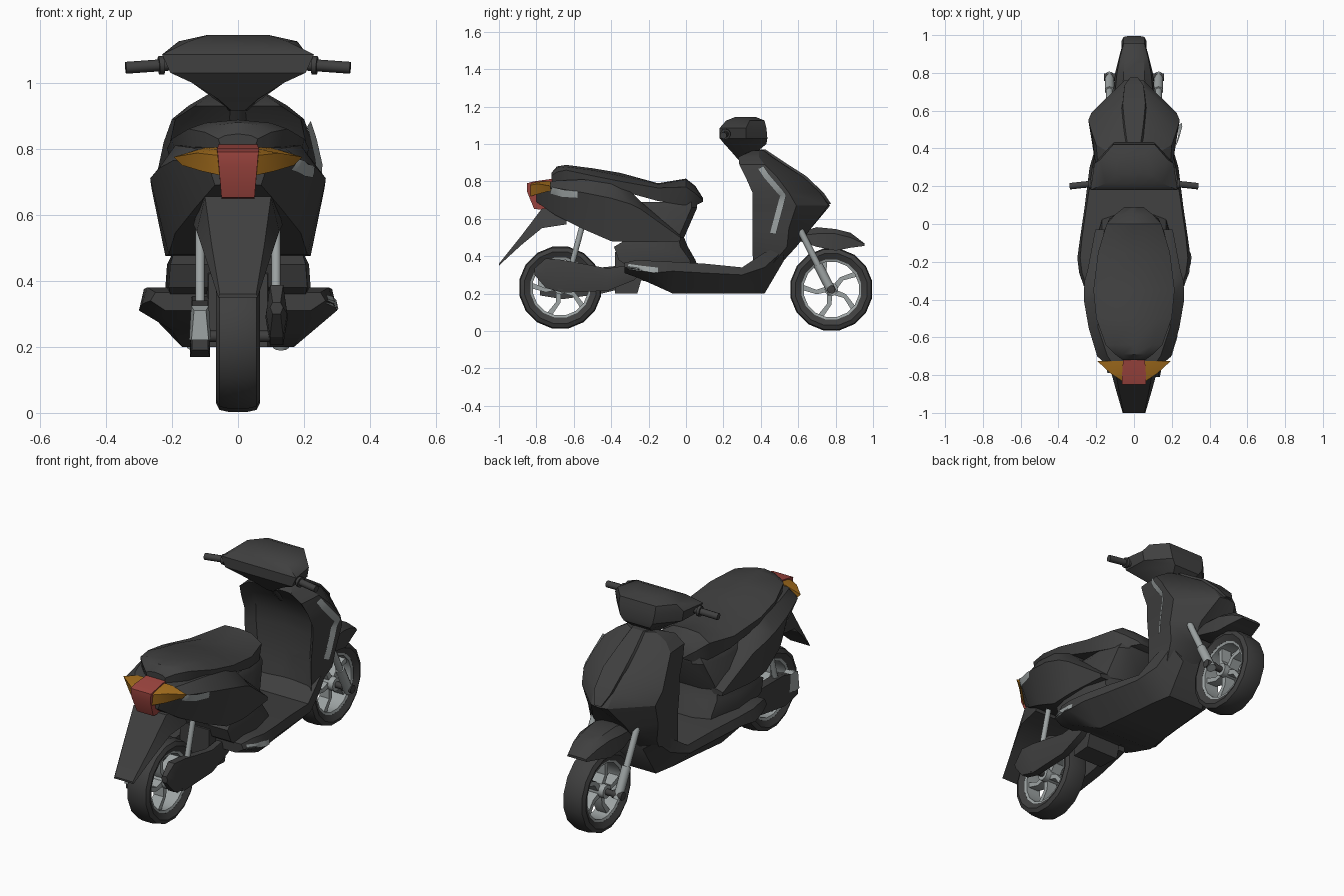
import bpy, bmesh, math
from mathutils import Vector
from mathutils.bvhtree import BVHTree


def material(name, rgb):
    m = bpy.data.materials.new(name)
    m.diffuse_color = (*rgb, 1)
    return m


DARK = material("dark_plastic", (0.05, 0.05, 0.05))
METAL = material("grey_metal", (0.34, 0.37, 0.37))
RED = material("red_lens", (0.34, 0.06, 0.05))
AMBER = material("amber_lens", (0.36, 0.15, 0.012))


def finish(name, bm, mat, angle=32):
    bmesh.ops.recalc_face_normals(bm, faces=bm.faces)
    me = bpy.data.meshes.new(name)
    bm.to_mesh(me)
    bm.free()
    me.materials.append(mat)
    me.shade_smooth()
    me.set_sharp_from_angle(angle=math.radians(angle))
    ob = bpy.data.objects.new(name, me)
    bpy.context.collection.objects.link(ob)
    return ob


def bridge(bm, a, b):
    n = len(a)
    for i in range(n):
        bm.faces.new((a[i], a[(i + 1) % n], b[(i + 1) % n], b[i]))


def loft(name, axis, rows, mat=DARK, cx=0):
    """Each row: station, then (half width, height or depth) pairs; mirrored about cx."""
    bm = bmesh.new()
    rings = []
    for s, *v in rows:
        half = list(zip(v[::2], v[1::2]))
        pts = half + [(-w, a) for w, a in reversed(half) if w > 0]
        rings.append([bm.verts.new((cx + w, s, a) if axis == 'y' else (cx + w, a, s))
                      for w, a in pts])
    for a, b in zip(rings, rings[1:]):
        bridge(bm, a, b)
    bm.faces.new(rings[0])
    bm.faces.new(rings[-1])
    return finish(name, bm, mat)


def rod(name, p, q, r, mat, n=10):
    p, q = Vector(p), Vector(q)
    bm = bmesh.new()
    bmesh.ops.create_cone(bm, cap_ends=True, segments=n, radius1=r,
                          radius2=r, depth=(q - p).length)
    rot = (q - p).to_track_quat('Z', 'Y').to_matrix()
    for v in bm.verts:
        v.co = rot @ v.co + (p + q) / 2
    return finish(name, bm, mat, 50)


def lathe(name, y, z, section, mat, n=16):
    bm = bmesh.new()
    rings = []
    for i in range(n):
        t = 2 * math.pi * (i + .5) / n
        rings.append([bm.verts.new((x, y + r * math.cos(t), z + r * math.sin(t)))
                      for r, x in section])
    for i in range(n):
        bridge(bm, rings[i], rings[(i + 1) % n])
    return finish(name, bm, mat, 40)


def decal(name, target, path, hw, tilt=0):
    """Thin silver patch projected on to the right side of a part."""
    bm = bmesh.new()
    bm.from_mesh(target.data)
    tree = BVHTree.FromBMesh(bm)
    bm.free()
    bm = bmesh.new()
    pts = []
    for a, b in zip(path, path[1:]):
        pts += [Vector(a).lerp(Vector(b), k / 6) for k in range(6)]
    pts.append(Vector(path[-1]))
    last = None
    for i, p in enumerate(pts):
        d = (pts[min(i + 1, len(pts) - 1)] - pts[max(i - 1, 0)]).normalized()
        row = []
        for k in (-1, 0, 1):
            y, z = p.x - d.y * hw * k, p.y + d.x * hw * k
            hit = tree.ray_cast(Vector((1, y, z)), Vector((-1, 0, 0)))[0]
            x = (hit.x if hit else 0.2) + 0.005 + tilt * (k + 1)
            row.append(bm.verts.new((x, y, z)))
        if last:
            for k in (0, 1):
                bm.faces.new((last[k], last[k + 1], row[k + 1], row[k]))
        last = row
    return finish(name, bm, METAL)


# Wheels: tyre, rim, hub and five swept spokes
def wheel(tag, y, z, r):
    lathe(tag + "_tyre", y, z, [(r - .06, -.05), (r - .028, -.067), (r - .006, -.056), (r, -.03),
                                (r, .03), (r - .006, .056), (r - .028, .067), (r - .06, .05)], DARK)
    lathe(tag + "_rim", y, z, [(r - .073, -.045), (r - .055, -.051),
                               (r - .055, .051), (r - .073, .045)], METAL)
    rod(tag + "_hub", (-.06, y, z), (.06, y, z), .036, METAL, 12)
    rod(tag + "_axle", (-.14, y, z), (.14, y, z), .017, DARK)
    bm = bmesh.new()
    for k in range(5):
        rings = []
        for rad, sweep, hw in ((.02, 0, .016), (.08, .3, .012), (r - .065, .05, .015)):
            t = 2 * math.pi * k / 5 + .5 + sweep
            c, s = math.cos(t), math.sin(t)
            rings.append([bm.verts.new((x, y + rad * c - w * s, z + rad * s + w * c))
                          for x, w in ((-.03, -hw), (.03, -hw), (.03, hw), (-.03, hw))])
        bridge(bm, rings[0], rings[1])
        bridge(bm, rings[1], rings[2])
    finish(tag + "_spokes", bm, METAL)


wheel("front_wheel", .777, .222, .223)
wheel("rear_wheel", -.672, .232, .223)

# Rear cowl, seat and the body under the seat
cowl = loft("rear_cowl", 'y', [
    (-.80, .07, .78, .09, .75, .07, .69), (-.70, .14, .803, .195, .765, .13, .62),
    (-.55, .19, .81, .24, .74, .19, .545), (-.40, .20, .79, .266, .71, .21, .48),
    (-.30, .19, .75, .262, .68, .22, .475), (-.24, .18, .69, .245, .65, .22, .475),
    (-.03, .17, .51, .205, .50, .20, .48)])
loft("seat", 'y', [
    (-.72, 0, .845, .04, .84, .06, .83, .05, .80), (-.69, 0, .88, .06, .872, .10, .85, .09, .80),
    (-.64, 0, .888, .10, .878, .15, .86, .14, .80), (-.50, 0, .87, .13, .86, .20, .83, .19, .78),
    (-.35, 0, .845, .13, .83, .215, .80, .20, .75), (-.15, 0, .79, .11, .785, .19, .765, .17, .695),
    (0, 0, .815, .08, .81, .145, .77, .13, .67), (.05, 0, .775, .06, .77, .10, .735, .09, .67),
    (.09, 0, .712, .02, .71, .05, .70, .03, .69)])
loft("under_seat_body", 'z', [
    (.34, .08, .065, .17, .03, .215, -.15, .20, -.30), (.38, .08, .05, .17, .02, .22, -.15, .21, -.36),
    (.45, .08, .01, .17, -.03, .215, -.15, .205, -.385), (.50, .08, -.01, .16, -.04, .19, -.15, .19, -.3),
    (.66, .08, .06, .13, .03, .17, -.1, .17, -.26), (.69, .07, .06, .11, .03, .15, -.1, .15, -.24)])

# Floorboard and front leg shield
floor = loft("floorboard", 'y', [
    (-.33, .25, .365, .265, .34, .22, .31), (-.26, .275, .38, .29, .33, .22, .285),
    (-.18, .285, .375, .30, .31, .20, .25), (-.07, .275, .37, .285, .32, .17, .20),
    (.10, .25, .36, .26, .31, .15, .20), (.30, .22, .34, .235, .30, .13, .20),
    (.42, .20, .42, .20, .34, .11, .20), (.52, .18, .46, .18, .43, .10, .37)])
shield = loft("leg_shield", 'z', [
    (.32, 0, .47, .06, .46, .15, .43, .20, .36, .15, .37, 0, .37),
    (.45, 0, .56, .10, .59, .20, .54, .20, .355, .16, .39, 0, .40),
    (.55, 0, .65, .10, .67, .215, .55, .20, .355, .16, .40, 0, .42),
    (.67, 0, .77, .05, .76, .225, .59, .21, .355, .17, .40, 0, .42),
    (.74, 0, .72, .06, .715, .242, .55, .21, .355, .17, .40, 0, .41),
    (.82, 0, .64, .07, .63, .225, .49, .205, .32, .16, .37, 0, .38),
    (.89, 0, .53, .08, .52, .20, .42, .19, .285, .14, .32, 0, .33),
    (.93, 0, .47, .07, .46, .15, .39, .13, .28, .10, .29, 0, .29),
    (.965, 0, .42, .05, .415, .09, .39, .08, .36, .05, .35, 0, .35)])
loft("nose_panel", 'z', [
    (.68, .02, .775, .02, .70), (.74, .05, .735, .06, .66), (.83, .06, .64, .075, .57),
    (.90, .05, .53, .065, .46), (.97, .035, .425, .05, .38)])

# Handlebar cowl, grips, collars and steering neck
loft("handlebar_cowl", 'z', [
    (.915, .02, .33, .03, .31, .02, .28), (.95, .05, .37, .07, .33, .06, .25),
    (1.0, .08, .43, .14, .34, .14, .205), (1.03, .10, .435, .20, .32, .205, .18),
    (1.085, .11, .43, .21, .32, .23, .18), (1.125, .11, .42, .18, .34, .15, .215),
    (1.145, .06, .37, .09, .32, .09, .265)])
rod("steering_neck", (0, .40, .85), (0, .31, .96), .04, DARK)
for side, tag in ((-1, "left"), (1, "right")):
    rod(tag + "_grip", (side * .20, .215, 1.055), (side * .34, .20, 1.045), .018, DARK)
    rod(tag + "_collar", (side * .225, .212, 1.053), (side * .24, .21, 1.052), .028, DARK)
    rod(tag + "_fork", (side * .13, .61, .54), (side * .13, .775, .215), .018, METAL)
    rod(tag + "_fork_slider", (side * .13, .705, .355), (side * .13, .785, .20), .025, METAL)
    rod(tag + "_fork_foot", (side * .10, .777, .222), (side * .16, .777, .222), .022, DARK)
    rod(tag + "_rear_shock", (side * .115, -.62, .32), (side * .115, -.55, .58), .015, METAL)

# Front fender and rear mudguard
loft("front_fender", 'y', [
    (.61, .05, .53, .09, .51, .10, .48), (.70, .06, .555, .10, .52, .11, .45),
    (.80, .055, .545, .09, .52, .10, .43), (.88, .05, .525, .075, .50, .08, .445),
    (.955, .04, .468, .055, .465, .06, .455)])
loft("rear_mudguard", 'y', [
    (-1.0, .055, .36, .06, .35), (-.88, .08, .51, .095, .46),
    (-.77, .10, .655, .125, .55), (-.64, .11, .66, .135, .57)])

# Tail lens and turn signals
loft("turn_signals", 'y', [
    (-.832, .05, .79, .062, .78, .056, .72), (-.79, .07, .797, .125, .787, .11, .732),
    (-.725, .10, .803, .195, .775, .17, .75)], AMBER)
loft("tail_light", 'y', [
    (-.85, .062, .79, .058, .745), (-.812, .064, .80, .05, .652), (-.705, .057, .815, .05, .645)], RED)

# Engine, gearbox on the left and exhaust on the right
loft("engine", 'y', [(-.38, .09, .42, .09, .20), (-.26, .10, .50, .10, .20),
                     (-.24, .10, .48, .10, .27), (-.1, .1, .4, .1, .25)])
loft("gearbox", 'y', [
    (-.78, .02, .30, .025, .19), (-.66, .025, .34, .03, .17),
    (-.45, .025, .34, .03, .20), (-.25, .025, .36, .03, .25)], DARK, -.115)
loft("gearbox_cover", 'y', [
    (-.79, .018, .31, .026, .22), (-.75, .027, .325, .033, .22), (-.69, .02, .31, .025, .23)], METAL, -.115)
loft("exhaust", 'y', [
    (-.81, .012, .335, .02, .32, .012, .30), (-.75, .02, .388, .032, .30, .02, .23),
    (-.66, .02, .38, .034, .29, .02, .205), (-.42, .018, .335, .03, .28, .02, .215),
    (-.28, .015, .355, .025, .31, .02, .27), (-.23, .01, .36, .02, .34, .01, .32)], DARK, .117)

# Silver patches on the right side
decal("shield_trim", shield, [(.40, .875), (.43, .83), (.52, .725), (.465, .52)], .016, .007)
decal("cowl_patch", cowl, [(-.72, .752), (-.66, .735), (-.58, .73)], .018)
decal("floor_patch", floor, [(-.31, .345), (-.24, .335), (-.15, .325)], .014)
